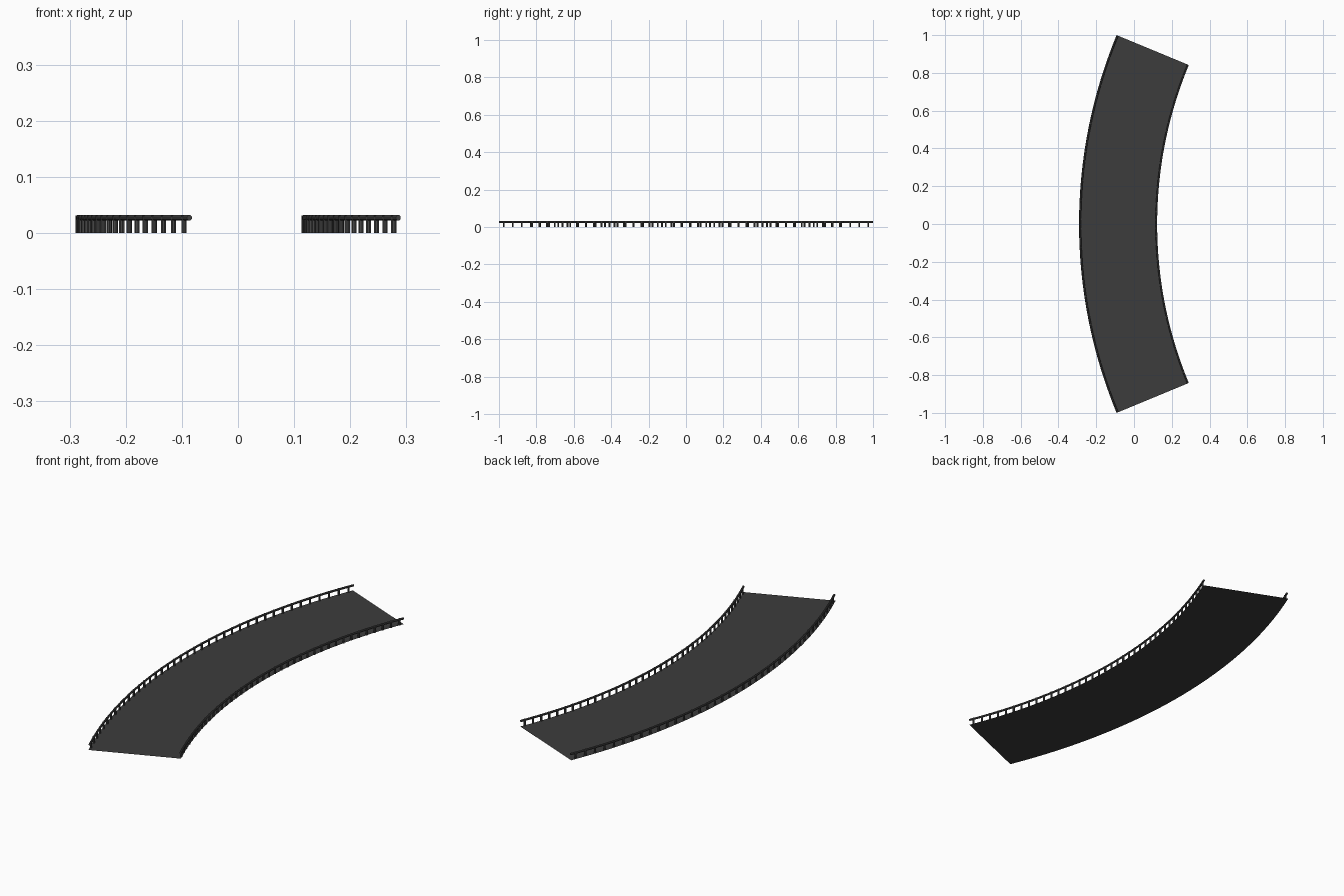
import bpy, bmesh, math
from mathutils import Matrix, Vector

if "Cube" in bpy.data.objects:
    bpy.data.objects.remove(bpy.data.objects["Cube"])

CX = 2.322                    # centre of the bend, on the x axis
HALF = math.radians(22.5)     # half the angle of the bend
R_OUT, R_IN = 2.613, 2.202    # road edges
SEGS, POSTS = 40, 40


def material(name, v):
    m = bpy.data.materials.new(name)
    m.diffuse_color = (v, v, v, 1)
    m.use_nodes = True
    m.node_tree.nodes["Principled BSDF"].inputs["Base Color"].default_value = m.diffuse_color
    return m


asphalt = material("asphalt grey", 0.045)
steel = material("dark steel", 0.06)


def on_arc(r, a, z):
    return Vector((CX - r * math.cos(a), r * math.sin(a), z))


def finish(bm, name, mat, smooth=False):
    me = bpy.data.meshes.new(name)
    bm.to_mesh(me)
    bm.free()
    ob = bpy.data.objects.new(name, me)
    bpy.context.collection.objects.link(ob)
    me.materials.append(mat)
    for p in me.polygons:
        p.use_smooth = smooth
    return ob


def sweep(name, profile, mat, closed, smooth=False):
    """Sweep (radius, z) points along the bend."""
    bm = bmesh.new()
    rows = []
    for i in range(SEGS + 1):
        a = -HALF + 2 * HALF * i / SEGS
        rows.append([bm.verts.new(on_arc(r, a, z)) for r, z in profile])
    n = len(profile)
    for A, B in zip(rows, rows[1:]):
        for k in range(n if closed else n - 1):
            j = (k + 1) % n
            bm.faces.new((A[k], A[j], B[j], B[k]))
    if closed:
        bm.faces.new(rows[0])
        bm.faces.new(rows[-1])
        bmesh.ops.recalc_face_normals(bm, faces=bm.faces)
    else:
        for f in bm.faces:
            f.normal_update()
            if f.normal.z < 0:
                f.normal_flip()
    return finish(bm, name, mat, smooth)


# flat road surface
sweep("road_surface", [(R_OUT, 0), (R_IN, 0)], asphalt, False)

for side, r in (("outer", R_OUT - 0.006), ("inner", R_IN + 0.002)):
    # round hand rail along the road edge
    ring = [(r + 0.005 * math.cos(t * math.pi / 4 + math.pi / 8),
             0.027 + 0.005 * math.sin(t * math.pi / 4 + math.pi / 8)) for t in range(8)]
    sweep(side + "_rail", ring, steel, True)
    # evenly spaced posts
    bm = bmesh.new()
    for i in range(POSTS):
        a = -HALF + 2 * HALF * (i + 0.5) / POSTS
        m = Matrix.Translation(on_arc(r, a, 0.0155)) @ Matrix.Rotation(-a, 4, 'Z')
        bmesh.ops.create_cone(bm, cap_ends=True, segments=8, radius1=0.005,
                              radius2=0.005, depth=0.031, matrix=m)
    finish(bm, side + "_posts", steel)
